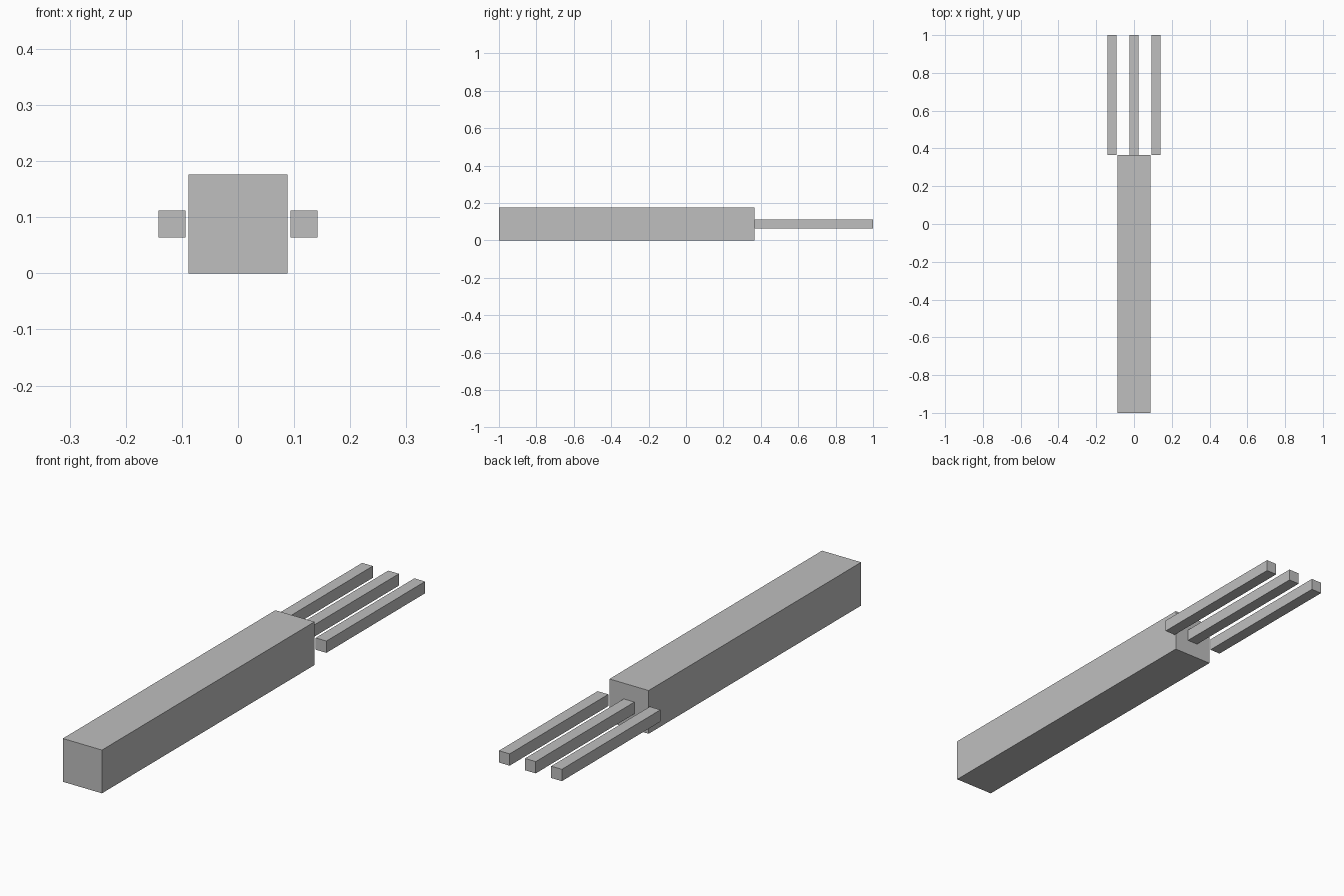
import bpy

cube = bpy.data.objects.get("Cube")
if cube:
    bpy.data.objects.remove(cube, do_unlink=True)

GREY = (0.52, 0.52, 0.52, 1.0)
grey = bpy.data.materials.new("plain grey")
grey.use_nodes = True
grey.diffuse_color = GREY
grey.node_tree.nodes["Principled BSDF"].inputs["Base Color"].default_value = GREY


def bar(name, x, width, y_front, y_back, z):
    """Square bar running along y, centred on x and z."""
    bpy.ops.mesh.primitive_cube_add(size=1, location=(x, (y_front + y_back) / 2, z))
    obj = bpy.context.object
    obj.name = name
    obj.scale = (width, y_back - y_front, width)
    bpy.ops.object.transform_apply(location=False, rotation=False, scale=True)
    obj.data.materials.append(grey)
    return obj


HANDLE = 0.176
TINE = 0.048
JOINT = 0.366
MID_Z = HANDLE / 2

# Thick square handle
bar("handle", 0, HANDLE, -1, JOINT, MID_Z)

# Three thin tines side by side
for side, name in ((-1, "right_tine"), (0, "middle_tine"), (1, "left_tine")):
    bar(name, side * 0.1175, TINE, JOINT, 1, MID_Z)
